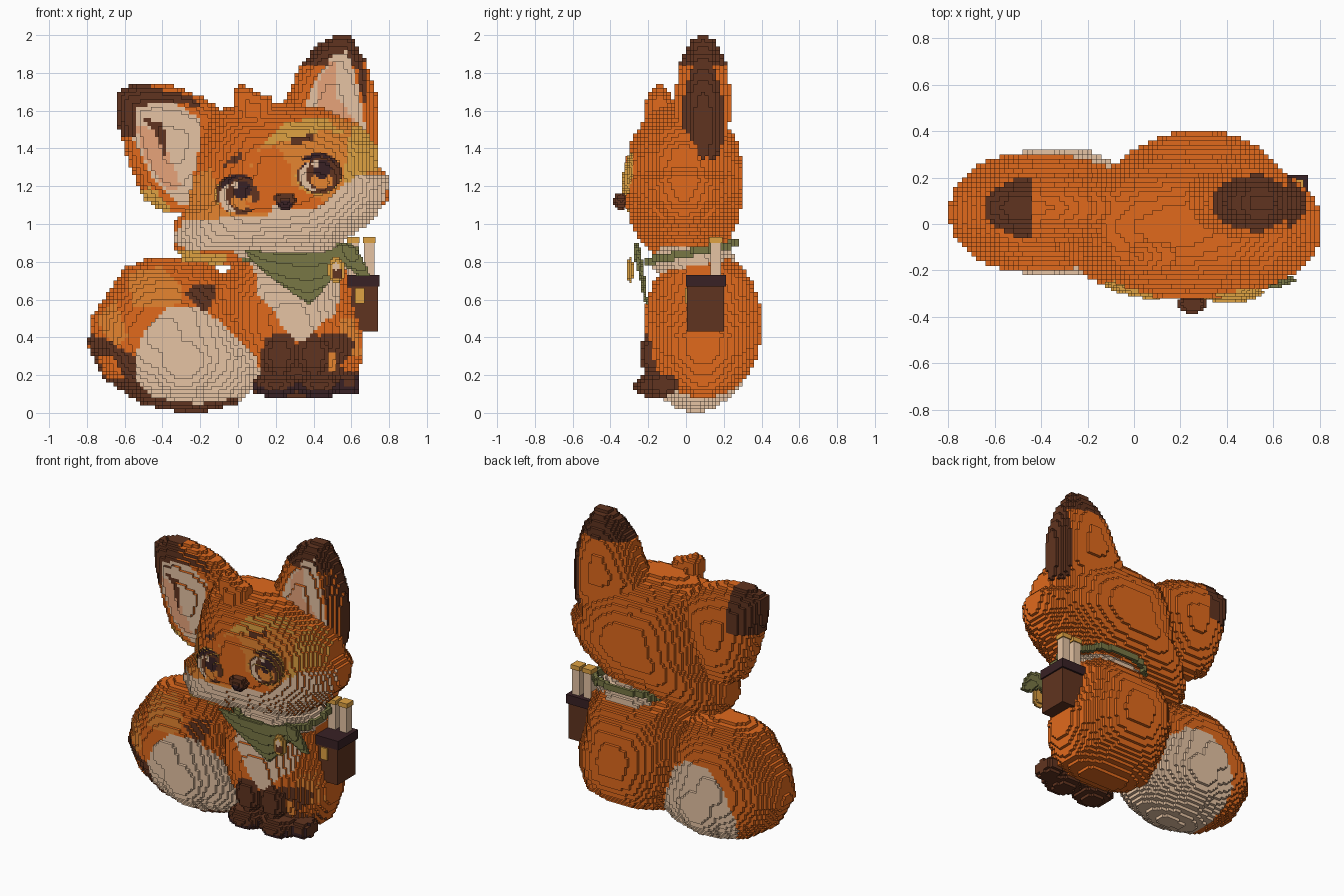
import bpy, bmesh, math
from mathutils import Vector

if "Cube" in bpy.data.objects:
    bpy.data.objects.remove(bpy.data.objects["Cube"], do_unlink=True)

COLORS = [("orange", (.75, .142, .012)), ("dark brown", (.118, .034, .014)),
          ("cream", (.79, .55, .37)), ("green", (.19, .185, .06)),
          ("gold", (.74, .36, .055)), ("plum black", (.04, .015, .018)),
          ("peach", (.82, .38, .2)), ("amber", (.79, .235, .03))]
ORANGE, BROWN, CREAM, GREEN, GOLD, BLACK, PEACH, AMBER = range(8)
MATS = []
for label, rgb in COLORS:
    m = bpy.data.materials.new(label)
    m.use_nodes = True
    m.diffuse_color = (*rgb, 1)
    bsdf = m.node_tree.nodes["Principled BSDF"]
    bsdf.inputs["Base Color"].default_value = (*rgb, 1)
    bsdf.inputs["Roughness"].default_value = .8
    MATS.append(m)

DIRS = [(1, 0, 0), (-1, 0, 0), (0, 1, 0), (0, -1, 0), (0, 0, 1), (0, 0, -1)]


def finish(name, bm):
    mesh = bpy.data.meshes.new(name)
    bm.to_mesh(mesh)
    bm.free()
    for m in MATS:
        mesh.materials.append(m)
    ob = bpy.data.objects.new(name, mesh)
    bpy.context.collection.objects.link(ob)
    return ob


def blocks(name, cells, h, front={}):
    """Skin a {(i, j, k): colour} dict of cubes; front holds colours of -y faces."""
    bm, verts = bmesh.new(), {}
    for c, col in cells.items():
        for d in DIRS:
            if tuple(c[n] + d[n] for n in range(3)) in cells:
                continue
            a = next(n for n in range(3) if d[n])
            loop = []
            for u, v in ((0, 0), (1, 0), (1, 1), (0, 1)):
                p = list(c)
                p[a] += d[a] > 0
                p[(a + 1) % 3] += u
                p[(a + 2) % 3] += v
                p = tuple(p)
                if p not in verts:
                    verts[p] = bm.verts.new(Vector(p) * h)
                loop.append(verts[p])
            face = bm.faces.new(loop if d[a] > 0 else loop[::-1])
            face.material_index = front.get(c, col) if d[1] < 0 else col
    return finish(name, bm)


def radial(p, c, poly):
    """0 at the centre, 1 on the outline of a star-shaped polygon."""
    px, pz = p[0] - c[0], p[1] - c[1]
    for (ax, az), (bx, bz) in zip(poly, poly[1:] + poly[:1]):
        ax, az, bx, bz = ax - c[0], az - c[1], bx - c[0], bz - c[1]
        det = ax * bz - az * bx
        if abs(det) > 1e-9:
            s, t = (px * bz - pz * bx) / det, (ax * pz - az * px) / det
            if s >= 0 and t >= 0:
                return s + t
    return 2


def inside(x, z, poly):
    hit = False
    for (ax, az), (bx, bz) in zip(poly, poly[1:] + poly[:1]):
        if (az > z) != (bz > z) and x < ax + (z - az) * (bx - ax) / (bz - az):
            hit = not hit
    return hit


def oval(cx, cz, rx, rz, n=20):
    return [(cx + rx * math.cos(math.tau * i / n), cz + rz * math.sin(math.tau * i / n)) for i in range(n)]


def puff(name, poly, c, y, depth, base=ORANGE, paint=(), rule=None, h=.02, tilt=0, lean=0):
    """Inflate an outline into stepped blocks; paint covers the front faces."""
    cells, front = {}, {}
    xs, zs = [p[0] for p in poly], [p[1] for p in poly]
    for i in range(math.floor(min(xs) / h), math.ceil(max(xs) / h)):
        for k in range(math.floor(min(zs) / h), math.ceil(max(zs) / h)):
            x, z = (i + .5) * h, (k + .5) * h
            r = radial((x, z), c, poly)
            if r >= 1:
                continue
            half = depth * math.sqrt(1 - r ** 2.2)
            mid = y + tilt * (z - c[1]) + lean * (x - c[0])
            j0 = round((mid - half) / h)
            for j in range(j0, max(j0 + 1, round((mid + half) / h))):
                cells[i, j, k] = rule(x, z) if rule else base
            for col, area in paint:
                if inside(x, z, area):
                    front[i, j0, k] = col
    return blocks(name, cells, h, front)


def box(name, lo, hi, col):
    bm = bmesh.new()
    bmesh.ops.create_cube(bm, size=1)
    for v in bm.verts:
        v.co = [lo[n] + (v.co[n] + .5) * (hi[n] - lo[n]) for n in range(3)]
    for f in bm.faces:
        f.material_index = col
    return finish(name, bm)


# Head with painted face
puff("head", [(0, 1.63), (-.12, 1.6), (-.2, 1.45), (-.24, 1.25), (-.26, 1.1), (-.34, 1.02), (-.35, .9),
              (-.29, .8), (-.05, .78), (.1, .82), (.3, .83), (.5, .87), (.7, 1.01), (.79, 1.12),
              (.81, 1.24), (.75, 1.3), (.74, 1.4), (.66, 1.52), (.45, 1.62), (.2, 1.65)],
     (.25, 1.22), -.01, .315, paint=[
         (AMBER, [(-.25, 1.25), (-.14, 1.3), (-.1, 1.08), (.2, 1.06), (.2, 1.0), (-.28, 1.0)]),
         (AMBER, [(.05, 1.3), (.12, 1.42), (.28, 1.54), (.5, 1.57), (.74, 1.5), (.76, 1.25), (.5, 1.1), (.3, 1.2)]),
         (GOLD, [(.12, 1.42), (.25, 1.53), (.45, 1.57), (.57, 1.48), (.45, 1.5), (.28, 1.44)]),
         (GOLD, [(.58, 1.4), (.6, 1.52), (.76, 1.5), (.76, 1.3), (.62, 1.24), (.55, 1.18)]),
         (ORANGE, [(.05, 1.36), (.2, 1.42), (.28, 1.3), (.28, 1.15), (.18, 1.12)]),
         (GOLD, [(-.34, .86), (-.3, .78), (-.1, .76), (-.05, .84)]),
         (CREAM, [(-.28, 1.03), (-.1, 1.03), (0, 1.05), (.15, 1.04), (.22, 1.13), (.28, 1.09), (.43, 1.09),
                  (.55, 1.2), (.65, 1.27), (.82, 1.25), (.73, 1.02), (.5, .82), (0, .82), (-.02, .87),
                  (-.25, .85), (-.36, .92)]),
         (BROWN, [(-.11, 1.29), (-.03, 1.365), (.03, 1.38), (.03, 1.345), (-.05, 1.31)]),
         (BROWN, [(.28, 1.42), (.28, 1.46), (.41, 1.475), (.41, 1.44)])])
puff("hair_tuft", [(-.03, 1.71), (.03, 1.74), (.1, 1.7), (.18, 1.67), (.2, 1.52), (0, 1.52)], (.08, 1.6), -.14, .075)
puff("nose", [(.18, 1.14), (.22, 1.165), (.29, 1.165), (.315, 1.13), (.28, 1.08), (.23, 1.075)], (.25, 1.12),
     -.345, .04, BROWN, h=.0125, paint=[(BLACK, oval(.25, 1.1, .045, .025))])

# Eyes: dark lid, white, iris with amber glow, pupil and highlight on a golden rim
for side, ex, ez, ey, tilt, lean in (("right", 0, 1.155, -.283, 0, -.2), ("left", .425, 1.265, -.303, .15, .05)):
    puff(side + "_eye", oval(ex, ez, .125, .112), (ex, ez), ey, .03, GOLD, h=.0125, tilt=tilt, lean=lean, paint=[
        (BROWN, oval(ex + .005, ez + .005, .122, .11)), (BLACK, oval(ex, ez + .04, .09, .07)),
        (CREAM, oval(ex - .02, ez - .012, .082, .078)), (BROWN, oval(ex + .022, ez, .086, .092)),
        (AMBER, oval(ex + .02, ez - .035, .06, .042)), (BLACK, oval(ex + .02, ez + .025, .05, .05)),
        (CREAM, oval(ex - .015, ez + .05, .018, .02))])

# Ears with dark tips
puff("right_ear", [(-.65, 1.7), (-.63, 1.5), (-.57, 1.3), (-.5, 1.13), (-.38, 1.06), (-.25, 1.06), (-.15, 1.2),
                   (-.06, 1.45), (-.08, 1.6), (-.2, 1.68), (-.35, 1.73), (-.52, 1.75)], (-.34, 1.42), .07, .145,
     rule=lambda x, z: BROWN if x < -.43 and z > 1.45 else ORANGE, paint=[
         (ORANGE, [(-.45, 1.76), (-.45, 1.4), (-.6, 1.4), (-.4, 1.0), (0, 1.2), (0, 1.76)]),
         (GOLD, [(-.52, 1.17), (-.46, 1.2), (-.36, 1.1), (-.36, 1.04), (-.5, 1.1)]),
         (BROWN, [(-.52, 1.72), (-.52, 1.6), (-.3, 1.64), (-.2, 1.62), (-.25, 1.68), (-.4, 1.71)]),
         (CREAM, [(-.54, 1.62), (-.35, 1.65), (-.2, 1.56), (-.19, 1.4), (-.22, 1.1), (-.3, 1.09), (-.45, 1.25), (-.55, 1.45)]),
         (PEACH, [(-.54, 1.52), (-.42, 1.5), (-.3, 1.2), (-.37, 1.17), (-.5, 1.36)]),
         (BROWN, [(-.5, 1.56), (-.4, 1.54), (-.37, 1.42), (-.37, 1.3), (-.43, 1.47)])])
puff("left_ear", [(.51, 2.0), (.42, 1.95), (.33, 1.84), (.26, 1.68), (.18, 1.55), (.3, 1.38), (.6, 1.26), (.73, 1.33),
                  (.75, 1.5), (.73, 1.7), (.67, 1.88), (.59, 2.0)], (.49, 1.64), .09, .145,
     rule=lambda x, z: BROWN if z > 1.84 or x > .66 else ORANGE, paint=[
         (ORANGE, [(.63, 1.86), (.64, 1.2), (.8, 1.2), (.76, 1.7), (.7, 1.86)]),
         (BROWN, [(.32, 1.79), (.36, 1.88), (.45, 1.9), (.55, 1.95), (.62, 1.87), (.66, 1.65), (.69, 1.65), (.66, 1.9),
                  (.55, 2.0), (.4, 1.95)]),
         (CREAM, [(.5, 1.89), (.58, 1.92), (.63, 1.75), (.68, 1.5), (.68, 1.36), (.55, 1.48), (.38, 1.55), (.36, 1.64), (.42, 1.78)]),
         (PEACH, [(.49, 1.86), (.52, 1.86), (.53, 1.66), (.62, 1.55), (.6, 1.5), (.5, 1.58), (.41, 1.62), (.42, 1.75)])])

# Body, neck, legs and paws
puff("body", [(0, .84), (-.1, .7), (-.12, .5), (-.06, .3), (.04, .12), (.2, .08), (.45, .08), (.6, .12), (.66, .28),
              (.67, .42), (.61, .6), (.58, .78), (.48, .86), (.2, .86)], (.28, .46), .09, .31, paint=[
    (AMBER, [(.55, .3), (.55, .5), (.62, .5), (.66, .3)]),
    (CREAM, [(.08, .8), (.11, .62), (.2, .52), (.28, .38), (.36, .38), (.42, .46), (.52, .52), (.54, .65), (.52, .82)]),
    (BROWN, [(.06, .08), (.12, .27), (.14, .4), (.28, .43), (.31, .36), (.38, .4), (.55, .43), (.63, .36), (.54, .24),
             (.66, .2), (.6, .06)]),
    (CREAM, [(-.1, .46), (0, .4), (.08, .31), (.12, .23), (.07, .1), (-.1, .1)]),
    (AMBER, [(.485, .22), (.485, .32), (.52, .31), (.52, .23)])])
puff("neck", oval(.3, .8, .29, .12), (.3, .8), .04, .225, CREAM)
for side, x in (("right", .22), ("left", .4)):
    puff(side + "_foreleg", oval(x, .31, .09, .12), (x, .31), -.17, .075, BROWN)
for side, x, r in (("right", .2, .13), ("left", .43, .13)):
    puff(side + "_paw", oval(x, .145, r, .065), (x, .145), -.16, .115, BROWN,
         paint=[(BLACK, oval(x, .13, r, .07)), (BROWN, oval(x, .165, r * .8, .045))])
puff("left_hind_paw", oval(.58, .15, .07, .06), (.58, .15), -.12, .09, BROWN,
     paint=[(BLACK, oval(.6, .14, .06, .06)), (BROWN, oval(.59, .17, .035, .035))])

# Tail with pale end
TIP = [(-.38, .56), (-.2, .57), (-.05, .44), (.12, .28), (.14, .1), (0, -.01), (-.45, -.01), (-.53, .14),
       (-.56, .25), (-.5, .42)]
puff("tail", [(-.47, .82), (-.3, .83), (-.15, .79), (-.03, .7), (.0, .55), (.06, .38), (.12, .25), (.08, .12), (0, .05),
              (-.2, 0), (-.35, .01), (-.52, .05), (-.7, .17), (-.8, .35), (-.77, .52), (-.66, .68), (-.6, .77)],
     (-.4, .41), .05, .265, rule=lambda x, z: CREAM if inside(x, z, TIP) else ORANGE, paint=[
         (AMBER, [(-.58, .74), (-.4, .78), (-.3, .66), (-.3, .58), (-.45, .55), (-.56, .56)]),
         (AMBER, [(-.75, .5), (-.65, .6), (-.58, .4), (-.66, .34)]),
         (BROWN, [(-.8, .42), (-.72, .4), (-.55, .3), (-.54, .18), (-.45, .08), (-.2, .045), (0, .08), (0, 0), (-.6, 0), (-.75, .15)]),
         (ORANGE, [(-.74, .3), (-.66, .3), (-.6, .18), (-.7, .18)]),
         (BROWN, [(-.28, .62), (-.24, .68), (-.12, .68), (-.12, .6), (-.18, .54)])])
puff("tail_tip", oval(-.29, .28, .26, .26), (-.29, .28), .05, .28, CREAM)

# Scarf, neck band, knot and medal
puff("scarf", [(.02, .87), (.2, .845), (.45, .85), (.57, .9), (.6, .84), (.52, .73), (.38, .57), (.28, .64), (.14, .74)],
     (.36, .77), -.24, .015, GREEN, h=.0125, tilt=-.15)
band = {}
for n in range(400):
    t = math.tau * n / 400
    x, y = .31 + .31 * math.cos(t), .03 + .245 * math.sin(t)
    for dz in (0, .02):
        band[tuple(math.floor(v / .02) for v in (x, y, .835 + .2 * y + dz))] = GREEN
blocks("scarf_band", band, .02)
puff("scarf_knot", [(.54, .9), (.62, .88), (.67, .8), (.7, .72), (.63, .73), (.55, .79)], (.61, .81), -.25, .02,
     GREEN, h=.0125, tilt=-.15)
puff("medal", oval(.52, .755, .045, .07), (.52, .755), -.295, .018, GOLD, h=.0125,
     paint=[(BROWN, oval(.525, .74, .025, .035)), (CREAM, oval(.515, .775, .02, .02))])

# Side pouch shaped like a hut, with two capped tubes
box("pouch", (.58, .005, .43), (.74, .2, .67), BROWN)
box("pouch_roof", (.565, 0, .67), (.75, .212, .73), BLACK)
box("pouch_window", (.62, -.004, .58), (.67, .005, .66), GOLD)
for side, x in (("inner", .61), ("outer", .695)):
    box(side + "_tube", (x - .027, .13, .72), (x + .027, .185, .905), CREAM)
    box(side + "_tube_cap", (x - .034, .123, .9), (x + .034, .192, .93), GOLD)
